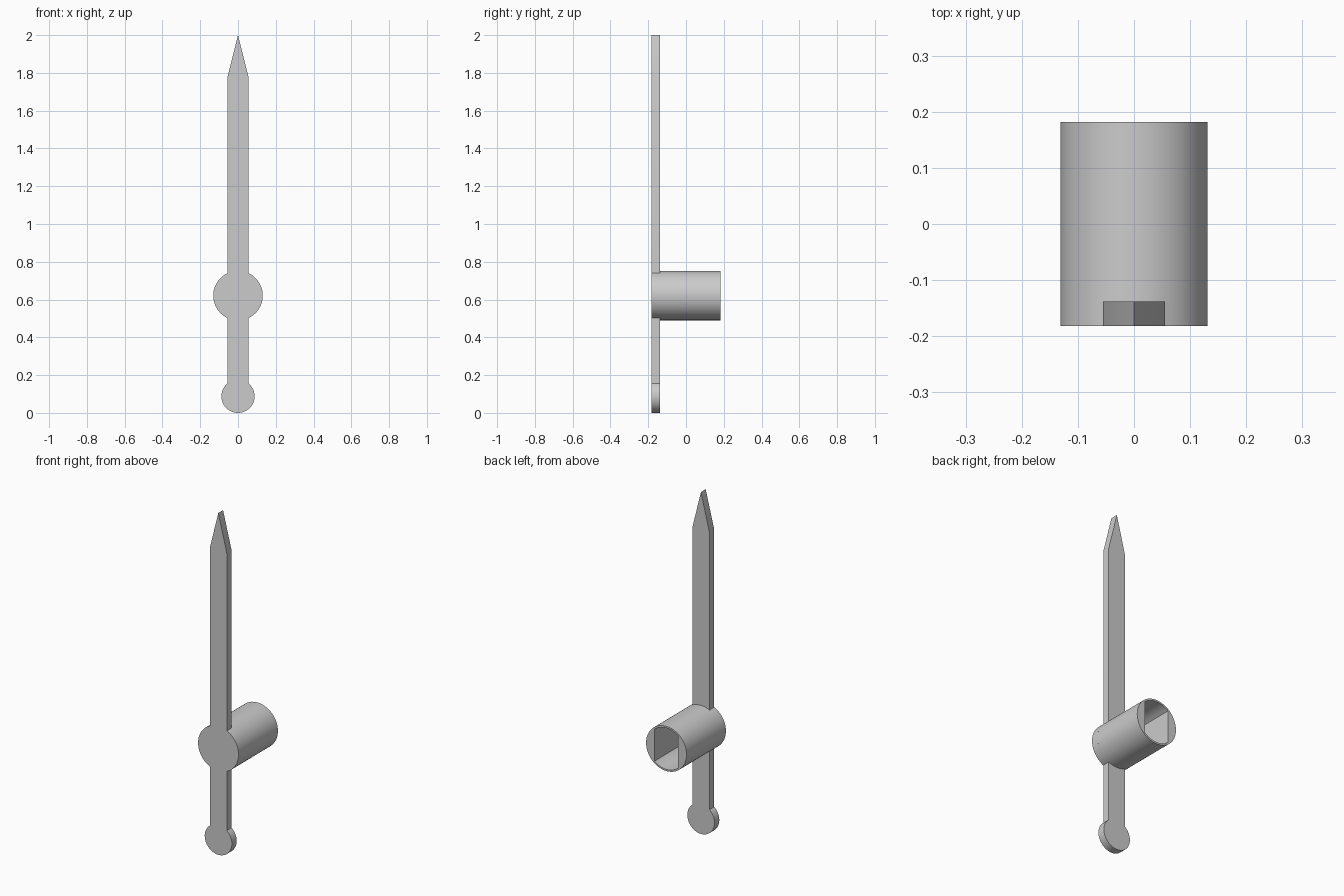
import bpy, bmesh
from math import sin, cos, acos, pi

FRONT, PLATE_BACK, BACK = -0.182, -0.138, 0.182   # depths along y
HALF_W = 0.055                                    # half width of the blade
HUB_Z, HUB_R = 0.621, 0.131
TAIL_R = 0.088
BORE_R, SEGMENTS = 0.121, 64

cube = bpy.data.objects.get("Cube")
if cube:
    bpy.data.objects.remove(cube, do_unlink=True)

grey = bpy.data.materials.new("light_grey")
grey.use_nodes = True
colour = (0.6, 0.6, 0.6, 1)
grey.diffuse_color = colour
grey.node_tree.nodes["Principled BSDF"].inputs["Base Color"].default_value = colour


def finish(bm, name):
    bmesh.ops.recalc_face_normals(bm, faces=bm.faces)
    mesh = bpy.data.meshes.new(name)
    bm.to_mesh(mesh)
    bm.free()
    mesh.materials.append(grey)
    obj = bpy.data.objects.new(name, mesh)
    bpy.context.collection.objects.link(obj)
    bpy.ops.object.select_all(action='DESELECT')
    obj.select_set(True)
    bpy.context.view_layer.objects.active = obj
    bpy.ops.object.shade_smooth_by_angle(angle=pi / 6)
    return obj


def arc(z, r, start, end, steps):
    angles = [start + (end - start) * i / steps for i in range(steps + 1)]
    return [(r * cos(a), z + r * sin(a)) for a in angles]


# Pointer plate: tail disc, hub disc and pointed blade in one outline
tail_angle = acos(HALF_W / TAIL_R)
hub_angle = acos(HALF_W / HUB_R)
half = arc(TAIL_R, TAIL_R, -pi / 2, tail_angle, 24)
half += arc(HUB_Z, HUB_R, -hub_angle, hub_angle, 24)
half += [(HALF_W, 1.78), (0, 2)]
outline = half + [(-x, z) for x, z in reversed(half[1:-1])]

bm = bmesh.new()
face = bm.faces.new([bm.verts.new((x, FRONT, z)) for x, z in outline])
sweep = bmesh.ops.extrude_face_region(bm, geom=[face], use_keep_orig=True)
moved = [g for g in sweep["geom"] if isinstance(g, bmesh.types.BMVert)]
bmesh.ops.translate(bm, verts=moved, vec=(0, PLATE_BACK - FRONT, 0))
finish(bm, "pointer_plate")

# Hub socket: round tube whose bore has a flat on each side
flat = BORE_R * cos(9 * 2 * pi / SEGMENTS)
bm = bmesh.new()


def ring(r, y, limit):
    points = arc(HUB_Z, r, 0, 2 * pi, SEGMENTS)[:-1]
    return [bm.verts.new((max(-limit, min(limit, x)), y, z)) for x, z in points]


rings = [ring(HUB_R, PLATE_BACK, 1), ring(HUB_R, BACK, 1),
         ring(BORE_R, BACK, flat), ring(BORE_R, PLATE_BACK, flat)]
for k in range(4):
    a, b = rings[k], rings[(k + 1) % 4]
    for i in range(SEGMENTS):
        j = (i + 1) % SEGMENTS
        bm.faces.new((a[i], a[j], b[j], b[i]))
finish(bm, "hub_socket")
